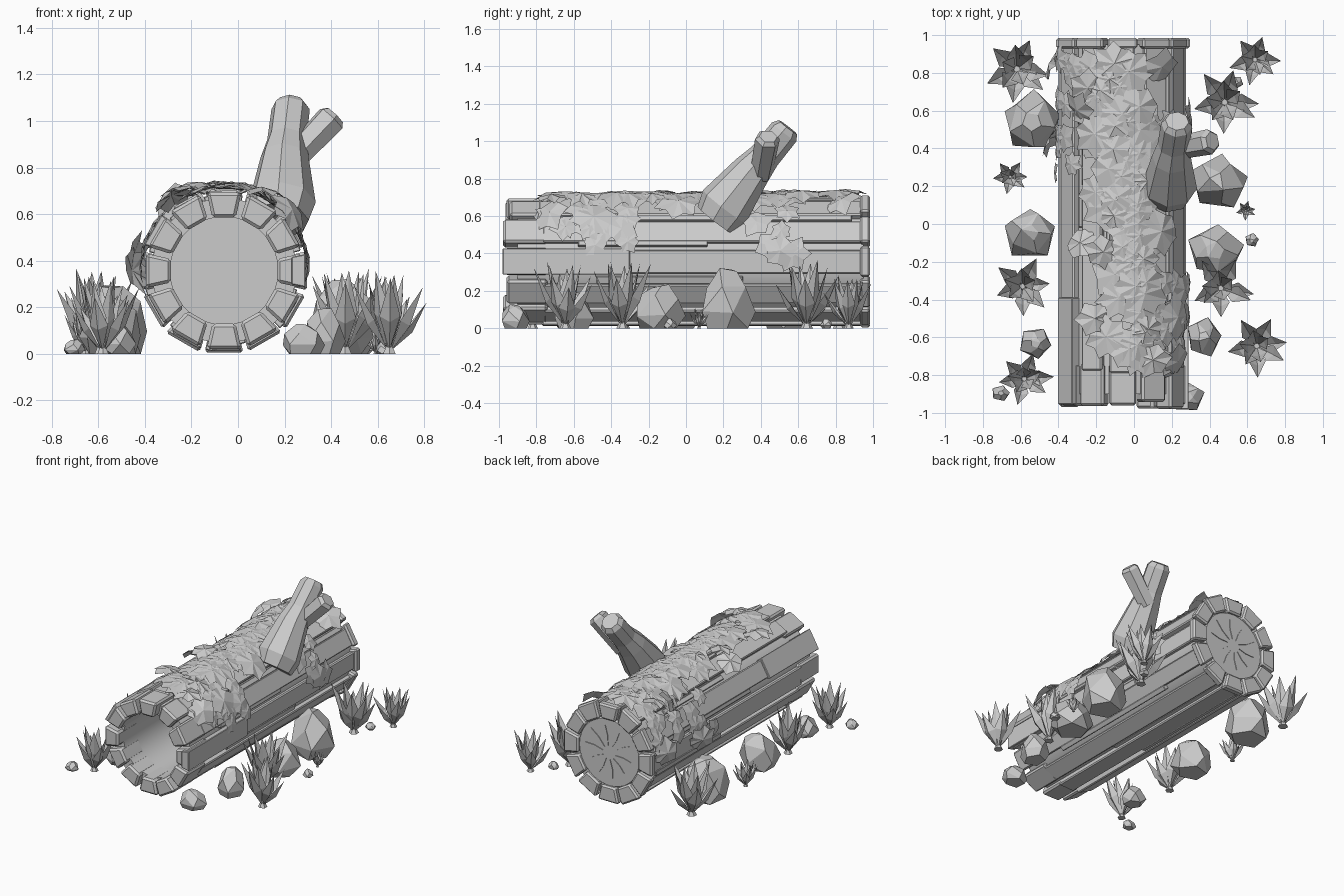
import bpy, bmesh, math, random
from mathutils import Vector, Matrix

random.seed(11)
rnd = random.uniform
if "Cube" in bpy.data.objects:
    bpy.data.objects.remove(bpy.data.objects["Cube"])

mat = bpy.data.materials.new("plain grey")
mat.use_nodes = True
GREY = (0.6, 0.6, 0.6, 1)
mat.diffuse_color = GREY
mat.node_tree.nodes["Principled BSDF"].inputs["Base Color"].default_value = GREY

CX, CZ, R = -0.06, 0.357, 0.345      # log axis and radius


def finish(name, bm, bevel=0):
    if bevel:
        bmesh.ops.bevel(bm, geom=bm.edges[:], offset=bevel, segments=1, affect='EDGES')
    bmesh.ops.recalc_face_normals(bm, faces=bm.faces[:])
    mesh = bpy.data.meshes.new(name)
    bm.to_mesh(mesh)
    bm.free()
    mesh.materials.append(mat)
    ob = bpy.data.objects.new(name, mesh)
    bpy.context.collection.objects.link(ob)
    return ob


def on_log(a, y, r):
    return Vector((CX + r * math.cos(a), y, CZ + r * math.sin(a)))


def stave(bm, deg, width, r0, r1, y0, y1):
    """Wedge-shaped plank along the log; width in degrees."""
    a, t = math.radians(deg), math.tan(math.radians(width / 2))
    radial = Vector((math.cos(a), 0, math.sin(a)))
    side = Vector((-radial.z, 0, radial.x))
    rings = []
    for y in (y0, y1):
        c = Vector((CX, y, CZ))
        rings.append([bm.verts.new(c + radial * r + side * (s * t * r))
                      for r, s in ((r0, -1), (r1, -1), (r1, 1), (r0, 1))])
    lo, hi = rings
    bm.faces.new(lo)
    bm.faces.new(hi[::-1])
    for i in range(4):
        j = (i + 1) % 4
        bm.faces.new((lo[i], hi[i], hi[j], lo[j]))


# Hollow core: closed lathe profile of radius and depth
bm = bmesh.new()
profile = ((0, 0.90), (0.232, 0.90), (0.232, -0.90), (0.312, -0.90), (0.312, 0.95),
           (0.25, 0.95), (0.24, 0.965), (0, 0.965))
n = 36
loops = [[bm.verts.new(on_log(2 * math.pi * i / n, y, r)) for i in range(n)] for r, y in profile]
for p, q in zip(loops, loops[1:]):
    for i in range(n):
        j = (i + 1) % n
        bm.faces.new((p[i], p[j], q[j], q[i]))
bmesh.ops.remove_doubles(bm, verts=bm.verts[:], dist=1e-5)
core = finish("log_core", bm)
core.select_set(True)
bpy.context.view_layer.objects.active = core
bpy.ops.object.shade_smooth_by_angle(angle=math.radians(25))

# Bark planks, front blocks and the back rim
bark, front, rim = bmesh.new(), bmesh.new(), bmesh.new()
for k in range(12):
    deg = 30 * k
    stave(bark, deg + rnd(-2, 2), rnd(19, 24), 0.29, R - rnd(0, 0.01), rnd(-0.79, -0.76), 0.94)
    stave(front, deg, 25, 0.228, 0.336, -0.962 + rnd(-0.02, 0.02), -0.74)
    stave(rim, deg, 26.5, 0.24, 0.356 + rnd(-0.008, 0.008), 0.93, 0.985)
finish("bark_planks", bark, 0.008)
finish("front_blocks", front, 0.013)
finish("back_rim", rim, 0.011)

# Thin strips of bark in the grooves, and two long raised planks
bm = bmesh.new()
for k in range(12):
    y0 = rnd(-0.76, 0.2)
    stave(bm, 30 * k + 15 + rnd(-5, 5), rnd(5, 9), 0.30, rnd(0.322, 0.35),
          y0, min(0.92, y0 + rnd(0.6, 1.4)))
stave(bm, 150, 24, 0.29, R + 0.008, -0.955, -0.39)
stave(bm, 0, 23, 0.29, R + 0.004, -0.98, -0.3)
finish("bark_strips", bm, 0.004)

# Radial cracks on the cut end
bm = bmesh.new()
for k in range(10):
    a = 2 * math.pi * k / 10 + 0.15
    r0, r1 = 0.05, rnd(0.17, 0.21)
    pts = ((a, r0), (a + 0.07, (r0 + r1) / 2), (a, r1), (a - 0.07, (r0 + r1) / 2))
    lower, upper = [[bm.verts.new(on_log(t, y, r)) for t, r in pts] for y in (0.96, 0.97)]
    bm.faces.new(upper)
    for i in range(4):
        j = (i + 1) % 4
        bm.faces.new((lower[i], lower[j], upper[j], upper[i]))
finish("end_cracks", bm)


def limb(name, stations, sides):
    """Faceted branch through (point, radius) stations, capped at both ends."""
    bm = bmesh.new()
    axis = (Vector(stations[-1][0]) - Vector(stations[0][0])).normalized()
    rot = axis.to_track_quat('Z', 'Y')
    rings = []
    for p, r in stations:
        rings.append([bm.verts.new(Vector(p) + rot @ Vector((r * math.cos(t), r * math.sin(t), 0)))
                      for t in (2 * math.pi * i / sides for i in range(sides))])
    for lo, hi in zip(rings, rings[1:]):
        for i in range(sides):
            j = (i + 1) % sides
            bm.faces.new((lo[i], lo[j], hi[j], hi[i]))
    bm.faces.new(rings[0][::-1])
    bm.faces.new(rings[-1])
    finish(name, bm)


limb("branch", [((0.18, 0.16, 0.575), 0.125), ((0.19, 0.205, 0.65), 0.145),
                ((0.20, 0.35, 0.84), 0.105), ((0.21, 0.42, 0.92), 0.085),
                ((0.226, 0.525, 1.05), 0.083), ((0.228, 0.545, 1.075), 0.062)], 8)
limb("side_branch", [((0.22, 0.40, 0.82), 0.06), ((0.40, 0.435, 1.01), 0.068),
                     ((0.415, 0.44, 1.025), 0.05)], 6)


# Moss: jagged star patches draped over the bark
def moss_patch(bm, deg, y, size, lift, lean=0):
    a0, points, turn = math.radians(deg), random.choice((5, 6, 7)), rnd(0, 6)
    ring = []
    for i in range(points * 2):
        t = turn + math.pi * i / points
        s = size * (rnd(0.85, 1.15) if i % 2 == 0 else 0.7)
        h = lift * (0.4 if i % 2 == 0 else 0.75) + lean * math.cos(t - turn) * s
        ring.append(bm.verts.new(on_log(a0 + s * math.cos(t) / R,
                                        max(-0.95, min(0.97, y + s * math.sin(t))), R + h)))
    mid = bm.verts.new(on_log(a0, y, R + lift))
    for i in range(len(ring)):
        bm.faces.new((mid, ring[i], ring[(i + 1) % len(ring)]))


bm = bmesh.new()
for k in range(75):
    y = -0.68 + 1.55 * k / 75
    moss_patch(bm, 86 + 22 * y + random.gauss(0, 15), y, rnd(0.085, 0.14), rnd(0.02, 0.045))
# hanging patches as (angle, y, count)
for deg, y, count in ((36, -0.42, 13), (26, 0.5, 6), (140, 0.75, 9), (160, 0.4, 5), (50, -0.62, 6)):
    for k in range(count):
        moss_patch(bm, deg + rnd(-22, 22), y + rnd(-0.13, 0.13), rnd(0.06, 0.1), rnd(0.012, 0.03))
finish("moss", bm)

bm = bmesh.new()
for deg, y in ((58, 0.83), (66, -0.72), (42, -0.73), (128, 0.6), (118, 0.72), (125, -0.1),
               (112, -0.5), (172, 0.85), (180, 0.45), (105, -0.15)):
    moss_patch(bm, deg, y, 0.1, 0.05, rnd(0.4, 0.65) * random.choice((-1, 1)))
finish("loose_leaves", bm)


# Rocks: chunky hulls of jittered five-sided rings, flat on the ground
def rock(name, x, y, rx, ry, h):
    bm = bmesh.new()
    for level, size in ((0, 0.8), (0.3, 1.08), (0.72, 0.85), (1, 0.35)):
        turn = rnd(0, 6)
        for i in range(5):
            t, s = turn + 2 * math.pi * i / 5, size * rnd(0.9, 1.08)
            z = h * level * (rnd(0.88, 1.04) if level else 0)
            bm.verts.new((x + rx * s * math.cos(t), y + ry * s * math.sin(t), z))
    hull = bmesh.ops.convex_hull(bm, input=bm.verts[:])
    junk = [g for g in hull["geom_interior"] + hull["geom_unused"] if isinstance(g, bmesh.types.BMVert)]
    bmesh.ops.delete(bm, geom=list(set(junk)), context='VERTS')
    bmesh.ops.dissolve_limit(bm, angle_limit=0.3, verts=bm.verts[:], edges=bm.edges[:])
    finish(name, bm)


for i, spec in enumerate((
        (-0.54, 0.54, 0.15, 0.15, 0.32), (-0.55, -0.05, 0.14, 0.125, 0.25),
        (-0.52, -0.63, 0.08, 0.075, 0.14), (-0.705, -0.895, 0.045, 0.04, 0.06),
        (0.45, 0.22, 0.145, 0.14, 0.31), (0.43, -0.14, 0.145, 0.13, 0.24),
        (0.37, -0.6, 0.09, 0.1, 0.19), (0.28, -0.915, 0.09, 0.08, 0.13),
        (0.54, 0.75, 0.035, 0.03, 0.05), (0.625, -0.085, 0.035, 0.035, 0.05))):
    rock("rock_%d" % (i + 1), *spec)


# Plants: folded pointed blades flaring from a small root
def plant(name, x, y, spread, h):
    bm = bmesh.new()
    base = Vector((x, y, 0))
    up = Vector((0, 0, 1))
    bmesh.ops.create_cone(bm, cap_ends=True, segments=6, radius1=spread * 0.2, radius2=spread * 0.1,
                          depth=h * 0.09, matrix=Matrix.Translation(base + up * h * 0.045))
    for i in range(11):
        t = 2 * math.pi * i / 11 + rnd(-0.2, 0.2)
        inner = i % 2
        out = Vector((math.cos(t), math.sin(t), 0))
        side = Vector((-out.y, out.x, 0)) * spread * 0.29
        reach = spread * (rnd(0.4, 0.75) if inner else rnd(0.95, 1.12))
        top = h * (rnd(0.9, 1.02) if inner else rnd(0.6, 0.95))
        root = bm.verts.new(base + out * spread * 0.05 + up * h * 0.04)
        keel = bm.verts.new(base + out * reach * 0.62 + up * top * 0.42)
        tip = bm.verts.new(base + out * reach + up * top)
        for s in (-1, 1):
            edge = bm.verts.new(base + out * reach * 0.48 + side * s + up * top * 0.5)
            bm.faces.new((root, keel, edge))
            bm.faces.new((keel, tip, edge))
    finish(name, bm)


for i, spec in enumerate((
        (-0.62, 0.82, 0.175, 0.36), (-0.655, 0.25, 0.09, 0.18), (-0.59, -0.33, 0.15, 0.34),
        (-0.58, -0.82, 0.14, 0.31), (0.64, 0.87, 0.13, 0.28), (0.48, 0.645, 0.17, 0.36),
        (0.59, 0.07, 0.05, 0.11), (0.46, -0.34, 0.16, 0.37), (0.65, -0.645, 0.155, 0.35))):
    plant("plant_%d" % (i + 1), *spec)
